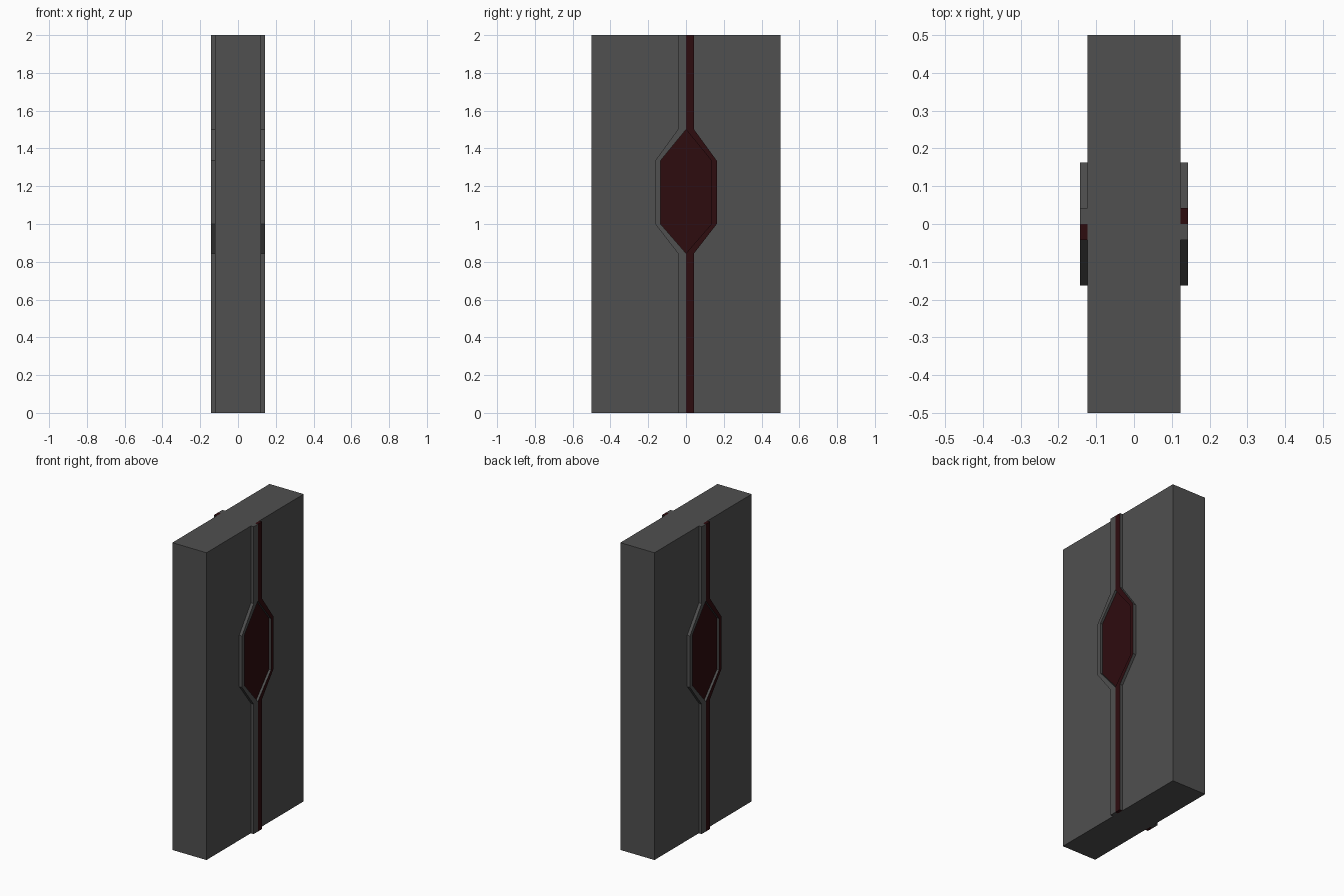
import bpy, bmesh

if "Cube" in bpy.data.objects:
    bpy.data.objects.remove(bpy.data.objects["Cube"])

def material(name, rgb):
    m = bpy.data.materials.new(name)
    m.diffuse_color = (*rgb, 1)
    m.use_nodes = True
    m.node_tree.nodes["Principled BSDF"].inputs["Base Color"].default_value = m.diffuse_color
    return m

GREY = material("dark grey", (0.08, 0.08, 0.08))
RED = material("deep red", (0.027, 0.0035, 0.0045))

X_BODY, X_PANEL, X_TRIM = 0.123, 0.128, 0.143
# trim profile (y, z): outer and inner edges, bottom to top
OUTER = [(0.043, 0), (0.043, 0.845), (0.163, 1.0), (0.163, 1.335), (0.043, 1.5), (0.043, 2)]
INNER = [(0, 0), (0, 0.845), (0.135, 1.0), (0.135, 1.335), (0, 1.5), (0, 2)]

def finish(bm, name, mats):
    bmesh.ops.recalc_face_normals(bm, faces=bm.faces)
    me = bpy.data.meshes.new(name)
    bm.to_mesh(me)
    bm.free()
    for m in mats:
        me.materials.append(m)
    ob = bpy.data.objects.new(name, me)
    bpy.context.collection.objects.link(ob)
    return ob

def extrude_out(bm, dx):
    out = bmesh.ops.extrude_face_region(bm, geom=bm.faces[:])
    moved = [v for v in out["geom"] if isinstance(v, bmesh.types.BMVert)]
    bmesh.ops.translate(bm, verts=moved, vec=(dx, 0, 0))

def half_trim(name, side, y_sign, red):
    bm = bmesh.new()
    rows = [[bm.verts.new((side * X_BODY, y_sign * y, z)) for y, z in pts] for pts in (OUTER, INNER)]
    o, i = rows
    for k in range(len(o) - 1):
        bm.faces.new((o[k], o[k + 1], i[k + 1], i[k]))
    extrude_out(bm, side * (X_TRIM - X_BODY))
    bmesh.ops.recalc_face_normals(bm, faces=bm.faces)
    # red leaf: face and end caps painted, side walls stay grey
    for f in bm.faces:
        if red and (abs(f.normal.x) > 0.9 or abs(f.normal.z) > 0.9):
            f.material_index = 1
    finish(bm, name, (GREY, RED))

def window_panel(name, side):
    bm = bmesh.new()
    pts = INNER[1:5] + [(-y, z) for y, z in INNER[3:1:-1]]
    bm.faces.new([bm.verts.new((side * X_BODY, y, z)) for y, z in pts])
    extrude_out(bm, side * (X_PANEL - X_BODY))
    finish(bm, name, (RED,))

# main slab
bm = bmesh.new()
bmesh.ops.create_cube(bm, size=1)
bmesh.ops.scale(bm, vec=(2 * X_BODY, 1, 2), verts=bm.verts)
bmesh.ops.translate(bm, vec=(0, 0, 1), verts=bm.verts)
finish(bm, "door_slab", (GREY,))

# trim and recessed panel on both broad sides, turned half a turn
for label, side in (("right", 1), ("left", -1)):
    half_trim(label + "_grey_trim", side, -side, False)
    half_trim(label + "_red_trim", side, side, True)
    window_panel(label + "_recessed_panel", side)
